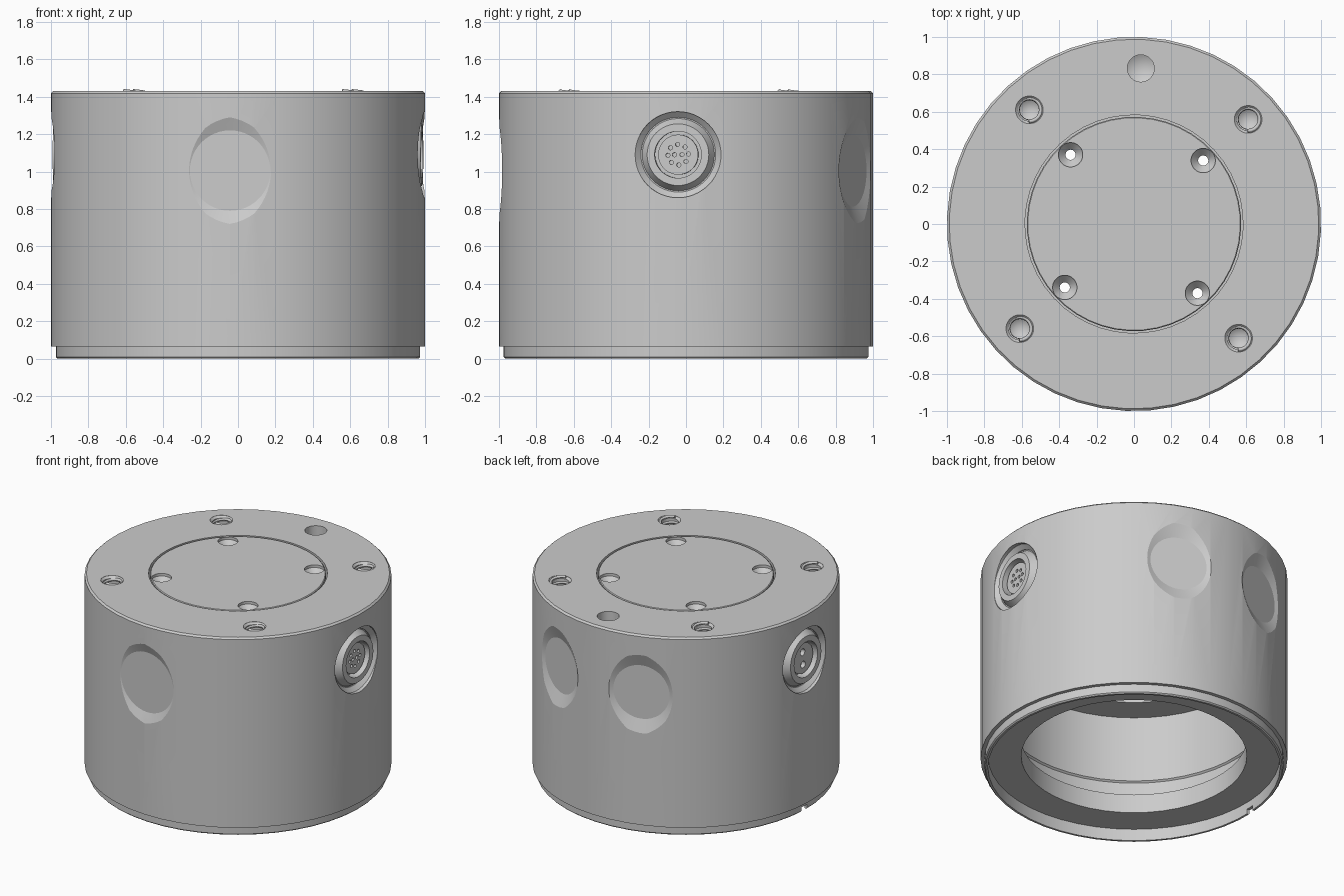
import bpy, bmesh
from math import radians, sin, cos, tau
from mathutils import Matrix

cube = bpy.data.objects.get("Cube")
if cube:
    bpy.data.objects.remove(cube, do_unlink=True)

metal = bpy.data.materials.new("grey_metal")
metal.use_nodes = True
metal.diffuse_color = (0.6, 0.6, 0.6, 1)
metal.node_tree.nodes["Principled BSDF"].inputs["Base Color"].default_value = (0.6, 0.6, 0.6, 1)

# The whole housing is turned slightly about the vertical axis
TWIST = Matrix.Rotation(radians(-2.5), 4, 'Z')
STEPS = 48
DIAGONALS = (45, 135, 225, 315)


def add_object(name, data, matrix):
    obj = bpy.data.objects.new(name, data)
    bpy.context.collection.objects.link(obj)
    data.transform(TWIST @ matrix)
    data.materials.append(metal)
    return obj


def lathe(name, profile, matrix=Matrix(), closed=False):
    """Revolve (radius, height) points about the z axis."""
    bm = bmesh.new()
    verts = [bm.verts.new((r, 0, h)) for r, h in profile]
    pairs = list(zip(verts, verts[1:]))
    if closed:
        pairs.append((verts[-1], verts[0]))
    edges = [bm.edges.new(p) for p in pairs]
    bmesh.ops.spin(bm, geom=verts + edges, cent=(0, 0, 0), axis=(0, 0, 1),
                   angle=tau, steps=STEPS, use_duplicate=False)
    bmesh.ops.remove_doubles(bm, verts=bm.verts[:], dist=1e-5)
    bmesh.ops.recalc_face_normals(bm, faces=bm.faces[:])
    mesh = bpy.data.meshes.new(name)
    bm.to_mesh(mesh)
    bm.free()
    return add_object(name, mesh, matrix)


def upright(azimuth, radius):
    """Position on the top face."""
    return Matrix.Rotation(radians(azimuth), 4, 'Z') @ Matrix.Translation((radius, 0, 0))


def sideways(azimuth, height):
    """Local z points outward through the side wall."""
    return (Matrix.Rotation(radians(azimuth), 4, 'Z') @ Matrix.Translation((0, 0, height))
            @ Matrix.Rotation(radians(90), 4, 'Y'))


def carve(obj, cutters):
    """Cut the holes, then shade smooth between sharp edges."""
    for c in cutters:
        mod = obj.modifiers.new("cut", 'BOOLEAN')
        mod.operation = 'DIFFERENCE'
        mod.solver = 'EXACT'
        mod.object = c
    graph = bpy.context.evaluated_depsgraph_get()
    mesh = bpy.data.meshes.new_from_object(obj.evaluated_get(graph))
    obj.modifiers.clear()
    obj.data = mesh
    for c in cutters:
        bpy.data.objects.remove(c, do_unlink=True)
    for p in mesh.polygons:
        p.use_smooth = True
    mesh.set_sharp_from_angle(angle=radians(9))


# Hollow housing: outer wall, top opening, inner ledge, undercut bore and bottom ring
body = lathe("housing", [
    (.967, 0), (.975, .008), (.975, .065), (1, .065), (1, 1.418), (.988, 1.43),
    (.583, 1.43), (.583, 1.3), (.65, 1.3), (.65, .865), (.85, .865), (.85, .39),
    (.862, .38), (.862, .22), (.735, .22), (.735, .085), (.952, .085), (.952, 0)],
    closed=True)
cutters = []

# Round flats with a conical rim in the side wall, the rear pair smaller and deeper
for az, r, depth in ((-90, .215, .972), (70, .192, .965), (110, .192, .965)):
    cutters.append(lathe("flat_cutter", [
        (0, depth), (r, depth), (.285, 1), (.44, 1.058), (0, 1.058)], sideways(az, 1.005)))

# Connector recesses
for az in (0, 180):
    cutters.append(lathe("recess_cutter", [
        (0, .88), (.2, .88), (.2, .945), (.23, .972), (.23, 1.05), (0, 1.05)],
        sideways(az, 1.09)))

# Threaded holes and the plain locating hole in the top
for az in DIAGONALS:
    cutters.append(lathe("screw_cutter", [
        (0, 1.2), (.06, 1.25), (.06, 1.415), (.074, 1.429), (.074, 1.5), (0, 1.5)],
        upright(az, .828)))
cutters.append(lathe("locating_cutter", [(0, 1.27), (.072, 1.31), (.072, 1.5), (0, 1.5)],
                     upright(90, .833)))

# Small notch in the bottom lip
bm = bmesh.new()
bmesh.ops.create_cube(bm, size=1, matrix=Matrix.Translation((-.97, 0, 0))
                      @ Matrix.Diagonal((.1, .06, .07, 1)))
notch = bpy.data.meshes.new("notch_cutter")
bm.to_mesh(notch)
bm.free()
cutters.append(add_object("notch_cutter", notch, Matrix()))
carve(body, cutters)

# Round lid with four countersunk through holes
lid = lathe("lid", [(0, 1.25), (.62, 1.25), (.62, 1.3), (.573, 1.3), (.573, 1.424),
                    (.568, 1.429), (0, 1.429)])
carve(lid, [lathe("lid_hole_cutter", [
    (0, 1.2), (.027, 1.2), (.027, 1.37), (.065, 1.41), (.065, 1.5), (0, 1.5)],
    upright(az, .502)) for az in DIAGONALS])

# Screw threads
for i, az in enumerate(DIAGONALS):
    curve = bpy.data.curves.new("thread", 'CURVE')
    curve.dimensions = '3D'
    curve.bevel_depth = .011
    curve.bevel_resolution = 0
    curve.use_fill_caps = True
    spline = curve.splines.new('POLY')
    spline.points.add(72)
    for k, point in enumerate(spline.points):
        a = tau * k / 20 - radians(az) - tau / 4
        point.co = (.062 * cos(a), .062 * sin(a), 1.43 - .04 * k / 20, 1)
    add_object(f"thread_{i + 1}", curve, upright(az, .828))

# Socket connectors: many small contacts on one side, two larger on the other
many = [(.055, tau * k / 8 + .06) for k in range(8)] + [(.02, 1.6), (.02, 1.6 + tau / 2)]
few = [(.045, .06), (.045, .06 + tau / 2)]
for name, az, contacts, size in (("right_connector", 0, many, .011),
                                 ("left_connector", 180, few, .024)):
    place = sideways(az, 1.09)
    socket = lathe(name, [
        (0, .87), (.205, .87), (.205, .94), (.193, .94), (.165, .985), (.125, .985),
        (.125, .92), (.107, .92), (.107, .96), (0, .96)], place)
    carve(socket, [lathe("contact_cutter", [(0, .93), (size, .93), (size, 1), (0, 1)],
                         place @ Matrix.Translation((r * cos(a), r * sin(a), 0)))
                   for r, a in contacts])
